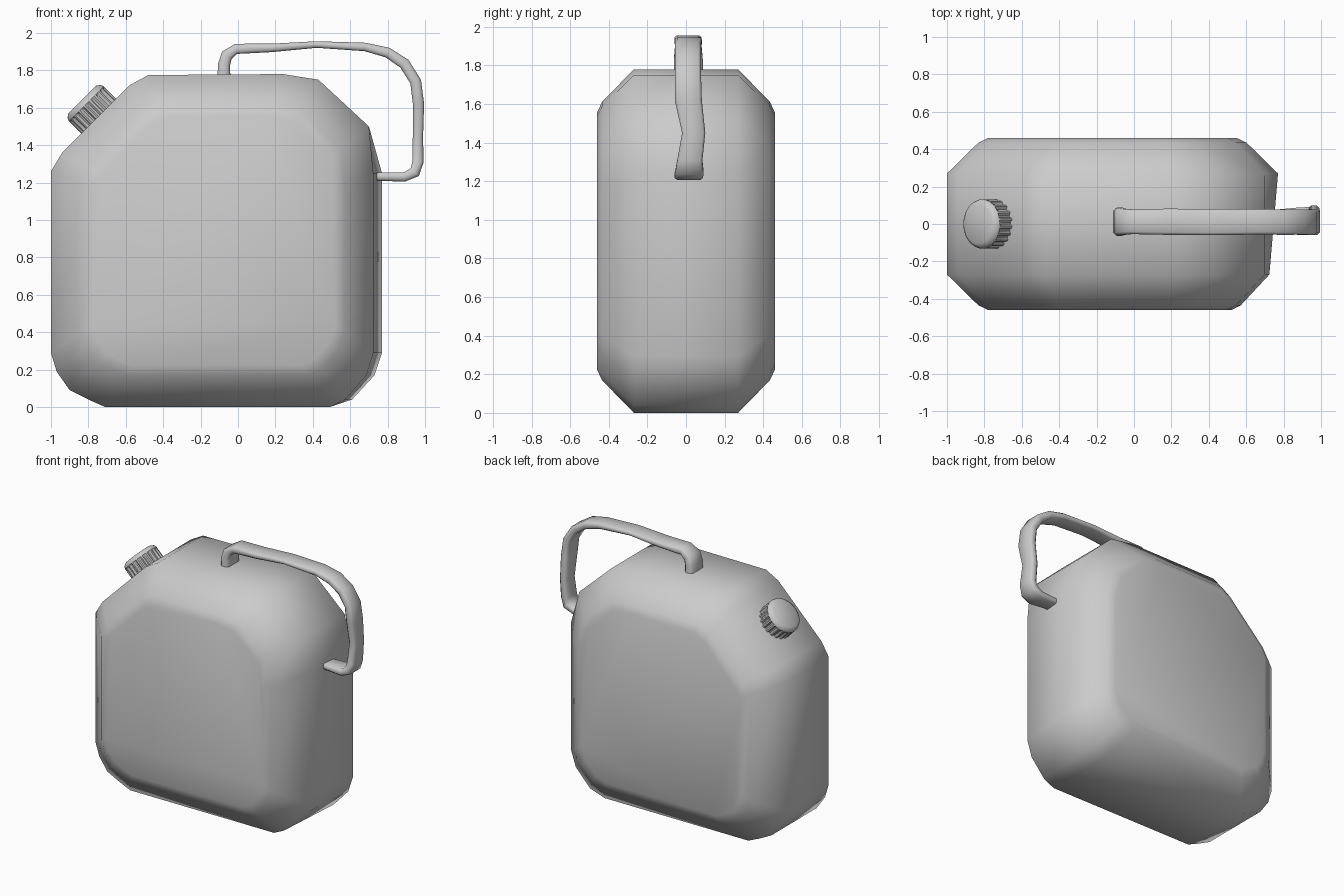
import bpy, bmesh, math
from mathutils import Vector

if "Cube" in bpy.data.objects:
    bpy.data.objects.remove(bpy.data.objects["Cube"])


def loft(name, rings, angle):
    """Skin a list of equal-length closed rings and cap both ends."""
    bm = bmesh.new()
    vs = [[bm.verts.new(p) for p in ring] for ring in rings]
    n = len(vs[0])
    for a, b in zip(vs, vs[1:]):
        for i in range(n):
            j = (i + 1) % n
            bm.faces.new((a[i], a[j], b[j], b[i]))
    bm.faces.new(vs[0][::-1])
    bm.faces.new(vs[-1])
    bmesh.ops.recalc_face_normals(bm, faces=bm.faces)
    me = bpy.data.meshes.new(name)
    bm.to_mesh(me)
    bm.free()
    ob = bpy.data.objects.new(name, me)
    bpy.context.collection.objects.link(ob)
    bpy.ops.object.select_all(action='DESELECT')
    ob.select_set(True)
    bpy.context.view_layer.objects.active = ob
    bpy.ops.object.shade_smooth_by_angle(angle=math.radians(angle))
    return ob


# Canister body: side outline (x, z), shrunk toward both broad faces
outline = [(-1, .29), (-.97, .19), (-.90, .09), (-.80, .04), (-.71, 0),
           (.49, 0), (.61, .04), (.73, .17), (.77, .29), (.77, 1.25),
           (.70, 1.50), (.43, 1.75), (.24, 1.78), (-.48, 1.775),
           (-.58, 1.72), (-.94, 1.36), (-1, 1.26)]
cx, cz = -.115, .89
# depth, outline scale, narrowing of the right end (front is slightly shorter)
sections = [(-.46, .75, .95), (-.435, .81, .95), (-.27, 1, .94),
            (.27, 1, 1), (.435, .81, 1), (.46, .75, 1)]
rings = []
for y, s, right in sections:
    ring = []
    for x, z in outline:
        if x > .6 and z < 1.4:
            x *= right
        ring.append((cx + (x - cx) * s, y, cz + (z - cz) * s))
    rings.append(ring)
loft("canister_body", rings, 70)

# Ribbed screw cap on the sloping shoulder
TEETH = 20
axis = Vector((-1, 0, 1)).normalized()
side = Vector((1, 0, 1)).normalized()
depth = Vector((0, 1, 0))
base = Vector((-.74, 0, 1.55))


def cap_ring(h, r, groove):
    pts = []
    for i in range(TEETH * 4):
        t = math.tau * i / (TEETH * 4)
        rr = r - (groove if i % 4 < 2 else 0)
        pts.append(base + axis * h + (side * math.cos(t) + depth * math.sin(t)) * rr)
    return pts


loft("screw_cap", [cap_ring(-.03, .132, .013), cap_ring(.085, .132, .013),
                   cap_ring(.10, .132, 0), cap_ring(.118, .125, 0),
                   cap_ring(.132, .105, 0)], 40)

# Strap handle: x, z, thickness, y centre, half width along its path
path = [(-.075, 1.74, .07, .012, .075), (-.075, 1.83, .065, .012, .075),
        (-.06, 1.88, .065, .012, .07), (-.01, 1.915, .055, .012, .066),
        (.18, 1.92, .045, .012, .07), (.42, 1.938, .035, .01, .07),
        (.68, 1.925, .045, .012, .068), (.80, 1.895, .055, .01, .068),
        (.89, 1.835, .06, .01, .067), (.95, 1.74, .06, .01, .068),
        (.965, 1.62, .06, .012, .07), (.962, 1.45, .055, .04, .06),
        (.962, 1.31, .06, .02, .065), (.945, 1.255, .06, .018, .072),
        (.89, 1.23, .05, .015, .074), (.74, 1.232, .045, .015, .06)]
section = [(-1, -.5), (-.8, -1), (.8, -1), (1, -.5),
           (1, .5), (.8, 1), (-.8, 1), (-1, .5)]
rings = []
for i, (x, z, thick, yc, hw) in enumerate(path):
    a, b = path[max(i - 1, 0)], path[min(i + 1, len(path) - 1)]
    t = Vector((b[0] - a[0], 0, b[1] - a[1])).normalized()
    nrm = Vector((-t.z, 0, t.x))
    rings.append([Vector((x, yc + u * hw, z)) + nrm * (v * thick / 2)
                  for u, v in section])
loft("carry_handle", rings, 65)
